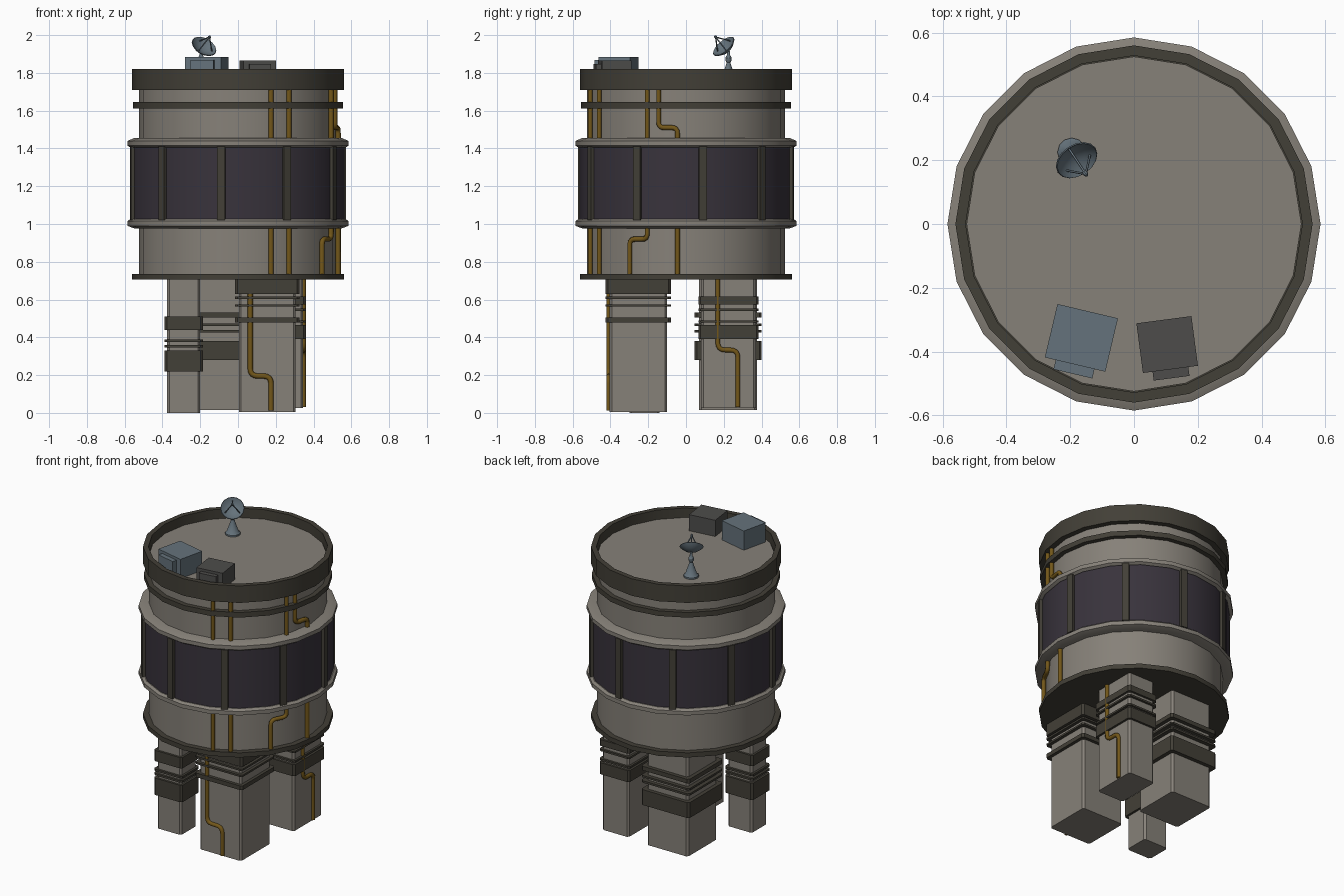
import bpy, bmesh, math
from math import sin, cos, pi, radians
from mathutils import Vector, Matrix

if "Cube" in bpy.data.objects:
    bpy.data.objects.remove(bpy.data.objects["Cube"])


def mat(name, c):
    m = bpy.data.materials.new(name)
    m.diffuse_color = (*c, 1)
    m.use_nodes = True
    m.node_tree.nodes["Principled BSDF"].inputs["Base Color"].default_value = m.diffuse_color
    return m


GREY = mat("warm_grey", (0.24, 0.22, 0.19))
DARK = mat("dark_olive", (0.055, 0.05, 0.038))
GLASS = mat("dark_glass", (0.04, 0.033, 0.045))
PIPE = mat("ochre_pipe", (0.17, 0.095, 0.01))
BLUE = mat("blue_grey", (0.13, 0.17, 0.2))
CHAR = mat("charcoal", (0.075, 0.073, 0.07))


def finish(bm, name, m, matrix=None, smooth=True):
    bmesh.ops.recalc_face_normals(bm, faces=bm.faces)
    me = bpy.data.meshes.new(name)
    bm.to_mesh(me)
    bm.free()
    ob = bpy.data.objects.new(name, me)
    bpy.context.collection.objects.link(ob)
    me.materials.append(m)
    if matrix:
        ob.matrix_world = matrix
    if smooth:
        bpy.ops.object.select_all(action='DESELECT')
        ob.select_set(True)
        bpy.context.view_layer.objects.active = ob
        bpy.ops.object.shade_smooth_by_angle(angle=radians(30))
    return ob


def lathe(name, profile, m, n=20, closed=False, matrix=None):
    """Spin (radius, z) points; open profiles get capped ends."""
    bm = bmesh.new()
    rings = [[bm.verts.new((r * cos(2 * pi * i / n), r * sin(2 * pi * i / n), z))
              for i in range(n)] for r, z in profile]
    pairs = list(zip(rings, rings[1:]))
    if closed:
        pairs.append((rings[-1], rings[0]))
    else:
        bm.faces.new(rings[0])
        bm.faces.new(rings[-1])
    for a, b in pairs:
        for i in range(n):
            j = (i + 1) % n
            bm.faces.new((a[i], a[j], b[j], b[i]))
    return finish(bm, name, m, matrix)


def box(name, lo, hi, m, chamfer=0, matrix=None):
    lo, hi = Vector(lo), Vector(hi)
    bm = bmesh.new()
    bmesh.ops.create_cube(bm, size=1)
    for v in bm.verts:
        v.co = (lo + hi) / 2 + Vector(a * b for a, b in zip(v.co, hi - lo))
    if chamfer:
        edges = [e for e in bm.edges if abs(e.verts[0].co.z - e.verts[1].co.z) > 1e-4]
        bmesh.ops.bevel(bm, geom=edges, offset=chamfer, segments=1, affect='EDGES')
    return finish(bm, name, m, matrix, smooth=False)


def tube(name, pts, r, m, fillet=0.03):
    """Round pipe through points with softened corners."""
    pts = [Vector(p) for p in pts]
    path = [pts[0]]
    for a, b, c in zip(pts, pts[1:], pts[2:]):
        p = b + (a - b).normalized() * fillet
        q = b + (c - b).normalized() * fillet
        for k in range(5):
            t = k / 4
            path.append(p * (1 - t) ** 2 + b * 2 * t * (1 - t) + q * t * t)
    path.append(pts[-1])
    cu = bpy.data.curves.new(name, 'CURVE')
    cu.dimensions = '3D'
    cu.bevel_depth, cu.bevel_resolution, cu.use_fill_caps = r, 1, True
    s = cu.splines.new('POLY')
    s.points.add(len(path) - 1)
    for sp, p in zip(s.points, path):
        sp.co = (*p, 1)
    cu.materials.append(m)
    ob = bpy.data.objects.new(name, cu)
    bpy.context.collection.objects.link(ob)


# Drum body
lathe("lower_drum", [(0.525, 0.72), (0.525, 0.99)], GREY)
lathe("upper_drum", [(0.525, 1.43), (0.525, 1.76)], GREY)
lathe("window_band", [(0.565, 1.0), (0.565, 1.43)], GLASS)
lathe("lower_flange", [(0.55, 0.977), (0.585, 0.99), (0.585, 1.015), (0.57, 1.027)], GREY)
lathe("upper_flange", [(0.57, 1.405), (0.585, 1.415), (0.585, 1.44), (0.55, 1.455)], GREY)
lathe("base_plate", [(0.56, 0.705), (0.56, 0.735)], DARK)
lathe("upper_hoop", [(0.52, 1.612), (0.555, 1.612), (0.555, 1.645), (0.52, 1.645)], DARK, closed=True)
lathe("roof_rim", [(0.52, 1.71), (0.56, 1.71), (0.56, 1.82), (0.528, 1.82), (0.528, 1.755), (0.52, 1.755)],
      DARK, closed=True)

# Window mullions, every second facet
for k in range(10):
    box(f"mullion_{k}", (-0.021, -0.576, 1.022), (0.021, -0.545, 1.41), DARK,
        matrix=Matrix.Rotation(radians(-9 + 36 * k), 4, 'Z'))

# Pipes running down the drum
TOP, BOT = 1.715, 0.73
tube("drum_pipe_1", [(0.175, -0.507, BOT), (0.175, -0.507, TOP)], 0.014, PIPE)
tube("drum_pipe_2", [(0.27, -0.46, BOT), (0.27, -0.46, TOP)], 0.014, PIPE)
tube("drum_pipe_3", [(0.445, -0.298, BOT), (0.445, -0.298, 0.92), (0.493, -0.205, 0.92),
                     (0.493, -0.205, TOP)], 0.014, PIPE)
tube("drum_pipe_4", [(0.53, -0.045, BOT), (0.53, -0.045, 1.51), (0.512, -0.145, 1.51),
                     (0.512, -0.145, TOP)], 0.014, PIPE)

# Legs: x range, y range, bottom, bands as (z low, z high, overhang)
legs = {
    "left_leg": (-0.375, -0.2, -0.3, -0.14, 0.0,
                 [(0.44, 0.51, 0.014), (0.375, 0.388, 0.014), (0.347, 0.36, 0.014), (0.22, 0.33, 0.014)]),
    "front_leg": (0.005, 0.305, -0.405, -0.1, 0.006,
                  [(0.63, 0.706, 0.02), (0.603, 0.615, 0.02), (0.563, 0.575, 0.02), (0.478, 0.505, 0.02)]),
    "right_leg": (0.155, 0.345, 0.08, 0.37, 0.025,
                  [(0.575, 0.615, 0.014), (0.54, 0.552, 0.014), (0.478, 0.49, 0.014), (0.39, 0.465, 0.014)]),
    "back_leg": (-0.275, 0.02, 0.07, 0.375, 0.015,
                 [(0.505, 0.532, 0.025), (0.46, 0.472, 0.025), (0.425, 0.438, 0.025), (0.28, 0.38, 0.025)]),
}
for name, (x0, x1, y0, y1, z0, bands) in legs.items():
    box(name, (x0, y0, z0), (x1, y1, 0.72), GREY, 0.012)
    for i, (a, b, o) in enumerate(bands):
        box(f"{name}_band_{i}", (x0 - o, y0 - o, a), (x1 + o, y1 + o, b), DARK, 0.012)
tube("front_leg_pipe", [(0.065, -0.41, 0.705), (0.065, -0.41, 0.195), (0.175, -0.41, 0.195),
                        (0.175, -0.41, 0.012)], 0.014, PIPE, 0.04)
tube("right_leg_pipe", [(0.347, 0.168, 0.705), (0.347, 0.168, 0.333), (0.275 + 0.072, 0.275, 0.333),
                        (0.347, 0.275, 0.03)], 0.014, PIPE, 0.04)

# Roof machinery boxes with a front panel each
for name, x, y, ang, w, d, h, pw, pd, ph, m in (
        ("blue_unit", -0.165, -0.357, -13.3, 0.195, 0.172, 1.885, 0.125, 0.03, 1.868, BLUE),
        ("charcoal_unit", 0.104, -0.378, 7.5, 0.174, 0.157, 1.865, 0.113, 0.028, 1.848, CHAR)):
    M = Matrix.Translation((x, y, 0)) @ Matrix.Rotation(radians(ang), 4, 'Z')
    box(name, (-w / 2, -d / 2, 1.755), (w / 2, d / 2, h), m, matrix=M)
    box(name + "_panel", (-pw / 2, -d / 2 - pd, 1.755), (pw / 2, -d / 2 + 0.01, ph), m, matrix=M)

# Dish: pedestal, bowl, feed arms
lathe("dish_pedestal", [(0.045, 1.755), (0.045, 1.77), (0.036, 1.778), (0.014, 1.84), (0.01, 1.855),
                        (0.017, 1.868), (0.017, 1.88), (0.009, 1.893), (0.008, 1.915)],
      BLUE, 12, matrix=Matrix.Translation((-0.195, 0.225, 0)))
normal = Vector((0.4, -0.6, 0.69)).normalized()
D = Matrix.Translation((-0.18, 0.2, 1.94)) @ normal.to_track_quat('Z', 'Y').to_matrix().to_4x4()
lathe("dish_bowl", [(0.012, -0.034), (0.04, -0.024), (0.06, -0.01), (0.071, 0.0), (0.068, 0.003),
                    (0.057, -0.006), (0.037, -0.019), (0.011, -0.027)], BLUE, 16, matrix=D)
tip = Vector((0, 0, 0.072))
for k in range(3):
    a = radians(90 + 120 * k)
    tube(f"feed_arm_{k}", [D @ Vector((0.05 * cos(a), 0.05 * sin(a), -0.01)), D @ tip], 0.0035, BLUE)
lathe("feed_horn", [(0.004, 0.058), (0.008, 0.064), (0.008, 0.074), (0.004, 0.08)], BLUE, 8, matrix=D)
